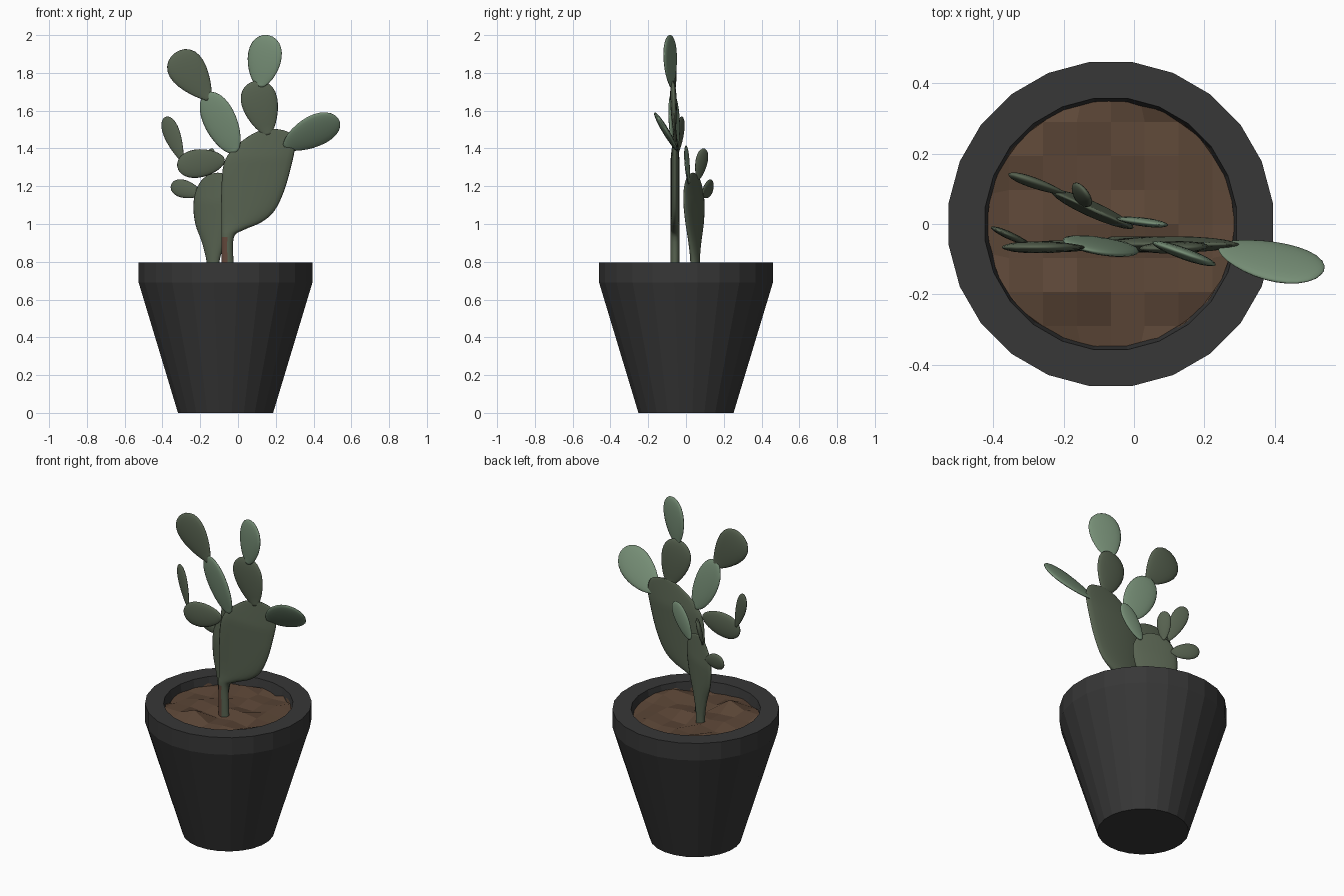
import bpy, bmesh, math, random
from mathutils import Vector

if "Cube" in bpy.data.objects:
    bpy.data.objects.remove(bpy.data.objects["Cube"])

random.seed(4)
SEG = 20
CX = -0.066          # pot centre in x


def material(name, col):
    m = bpy.data.materials.new(name)
    m.diffuse_color = (*col, 1)
    m.use_nodes = True
    m.node_tree.nodes["Principled BSDF"].inputs["Base Color"].default_value = m.diffuse_color
    return m


DARK = material("dark_green", (0.095, 0.122, 0.08))
LIGHT = material("light_green", (0.18, 0.27, 0.18))
POT = material("pot_charcoal", (0.038, 0.038, 0.038))
SOIL = material("soil_brown", (0.107, 0.062, 0.038))
BARK = material("bark_brown", (0.12, 0.062, 0.042))


def finish(name, bm, mats, smooth=True):
    bmesh.ops.recalc_face_normals(bm, faces=bm.faces)
    me = bpy.data.meshes.new(name)
    bm.to_mesh(me)
    bm.free()
    for m in mats:
        me.materials.append(m)
    for p in me.polygons:
        p.use_smooth = smooth
    ob = bpy.data.objects.new(name, me)
    bpy.context.collection.objects.link(ob)
    return ob


def loft(rings, start, end):
    """Elliptical rings (centre, width vector, thickness vector) closed by two tip points."""
    bm = bmesh.new()
    loops = []
    for c, w, t in rings:
        loops.append([bm.verts.new(c + w * math.cos(a) + t * math.sin(a))
                      for a in (2 * math.pi * i / SEG for i in range(SEG))])
    for a, b in zip(loops, loops[1:]):
        for i in range(SEG):
            j = (i + 1) % SEG
            bm.faces.new((a[i], a[j], b[j], b[i]))
    for loop, tip in ((loops[0], start), (loops[-1], end)):
        v = bm.verts.new(tip)
        for i in range(SEG):
            bm.faces.new((loop[i], loop[(i + 1) % SEG], v))
    return bm


def pad(name, base, tip, width, across, mat, thick=0.034, taper=0.5):
    """Egg-shaped flat pad from base to tip, widest beyond the middle."""
    base, tip = Vector(base), Vector(tip)
    u = tip - base
    d = u.normalized()
    w = Vector(across)
    w = (w - d * w.dot(d)).normalized()
    n = d.cross(w)
    steps = [math.pi * k / 14 for k in range(1, 14)]
    shape = [(0.5 - 0.5 * math.cos(a),
              math.sin(a) * (1 - taper + taper * (0.5 - 0.5 * math.cos(a)))) for a in steps]
    top = max(s for _, s in shape)
    rings = [(base + u * t, w * (width / 2 * max(s / top, 0.2 if t < 0.2 else 0)),
              n * (thick / 2 * max(s / top, 0.45 if t < 0.2 else 0))) for t, s in shape]
    return finish(name, loft(rings, base, tip), [mat])


def stem_rings(rows, place, across, thick):
    """Smoothly interpolate (z, left, right) rows into rings."""
    pts = [rows[0]] + rows + [rows[-1]]
    rings = []
    n = Vector(across).cross(Vector((0, 0, 1))).normalized()
    for a, b, c, d in zip(pts, pts[1:], pts[2:], pts[3:]):
        for k in range(4):
            t = k / 4
            z, l, r = (0.5 * (2 * q + (s - p) * t + (2 * p - 5 * q + 4 * s - e) * t * t
                              + (3 * q - p - 3 * s + e) * t ** 3)
                       for p, q, s, e in zip(a, b, c, d))
            rings.append((z, l, r))
    rings.append(rows[-1])
    zmax = rows[-1][0]
    return [(place((l + r) / 2, z), Vector(across) * ((r - l) / 2),
             n * (thick / 2 * min(1, 0.25 + 5 * (zmax - z)))) for z, l, r in rings]


# Pot: turned profile, flat-sided
profile = [(0.254, 0), (0.464, 0.69), (0.464, 0.795), (0.36, 0.795), (0.343, 0.70)]
bm = bmesh.new()
N = 24
loops = [[bm.verts.new((CX + r * math.cos(2 * math.pi * (i + 0.5) / N),
                        r * math.sin(2 * math.pi * (i + 0.5) / N), z)) for i in range(N)]
         for r, z in profile]
for a, b in zip(loops, loops[1:]):
    for i in range(N):
        bm.faces.new((a[i], a[(i + 1) % N], b[(i + 1) % N], b[i]))
bm.faces.new(loops[0])
bm.faces.new(loops[-1])
finish("pot", bm, [POT], False)

# Soil: lumpy coarse grid clamped to the pot's inside
bm = bmesh.new()
bmesh.ops.create_grid(bm, x_segments=8, y_segments=8, size=0.386)
bmesh.ops.delete(bm, geom=[v for v in bm.verts if abs(v.co.x) > 0.38 and abs(v.co.y) > 0.38],
                 context='VERTS')
for v in bm.verts:
    r = v.co.length
    if r > 0.352:
        v.co *= 0.352 / r
    v.co.z = 0.745 + random.uniform(-0.015, 0.022)
    if (v.co - Vector((-0.09, -0.19, v.co.z))).length < 0.05:
        v.co.z = 0.797
    v.co.x += CX
finish("soil", bm, [SOIL], False)

# Main trunk pad, with a bark patch low on its left half
rows = [(0.72, -0.09, -0.02), (0.80, -0.088, -0.024), (0.93, -0.088, -0.022),
        (0.97, -0.088, 0.034), (1.01, -0.088, 0.125), (1.07, -0.088, 0.193),
        (1.18, -0.088, 0.246), (1.32, -0.075, 0.285), (1.40, -0.025, 0.30),
        (1.46, 0.05, 0.29), (1.49, 0.105, 0.26), (1.502, 0.16, 0.21)]
bm = loft(stem_rings(rows, lambda x, z: Vector((x, -0.058, z)), (1, 0, 0), 0.046),
          (-0.055, -0.058, 0.72), (0.185, -0.058, 1.504))
for f in bm.faces:
    c = f.calc_center_median()
    f.material_index = int(c.z < 0.93 and c.x < -0.055 and c.y < -0.058)
finish("main_pad", bm, [DARK, BARK])

# Rear trunk pad, turned about the vertical
rows = [(0.72, -0.16, -0.10), (0.80, -0.165, -0.10), (0.90, -0.19, -0.07),
        (1.0, -0.226, -0.03), (1.10, -0.236, -0.005), (1.18, -0.222, -0.003),
        (1.24, -0.185, -0.03), (1.268, -0.135, -0.08)]
line = lambda x, z: Vector((x, 0.04 - 0.45 * (x + 0.115), z))
finish("rear_pad", loft(stem_rings(rows, line, (1, -0.45, 0), 0.045),
                        line(-0.13, 0.72), line(-0.107, 1.272)), [DARK])

# Pads growing on the main trunk
pad("middle_left_pad", (-0.015, -0.06, 1.375), (-0.165, -0.065, 1.695), 0.18, (0.92, -0.3, 0.4), LIGHT, taper=0.2)
pad("upper_left_pad", (-0.15, -0.066, 1.66), (-0.335, -0.066, 1.905), 0.195, (0.8, 0, 0.6), DARK, taper=0.6)
pad("side_left_pad", (-0.07, -0.06, 1.34), (-0.322, -0.066, 1.305), 0.15, (-0.1, 0, 1), DARK, taper=0.3)
pad("side_left_tip_pad", (-0.295, -0.06, 1.335), (-0.385, -0.018, 1.567), 0.095, (0.9, -0.4, 0.35), DARK,
    thick=0.022, taper=0.55)
pad("upper_middle_pad", (0.16, -0.06, 1.47), (0.085, -0.07, 1.757), 0.192, (1, 0.02, 0.2), DARK, taper=0.5)
pad("top_pad", (0.115, -0.075, 1.725), (0.16, -0.09, 2.0), 0.19, (1, -0.36, -0.1), LIGHT, taper=0.35)
pad("right_pad", (0.245, -0.06, 1.405), (0.53, -0.145, 1.56), 0.19, (0, -0.53, 0.85), LIGHT, taper=0.35)

# Pads growing on the rear trunk
pad("rear_right_pad", (-0.04, 0.015, 1.215), (0.08, -0.002, 1.412), 0.10, (1, -0.1, -0.5), LIGHT,
    thick=0.025, taper=0.3)
pad("rear_top_pad", (-0.16, 0.065, 1.235), (-0.14, 0.095, 1.40), 0.08, (-0.6, 0.75, 0), DARK,
    thick=0.028, taper=0.4)
pad("rear_left_pad", (-0.195, 0.085, 1.16), (-0.355, 0.142, 1.205), 0.095, (0, 0.1, 1), DARK,
    thick=0.03, taper=0.4)
